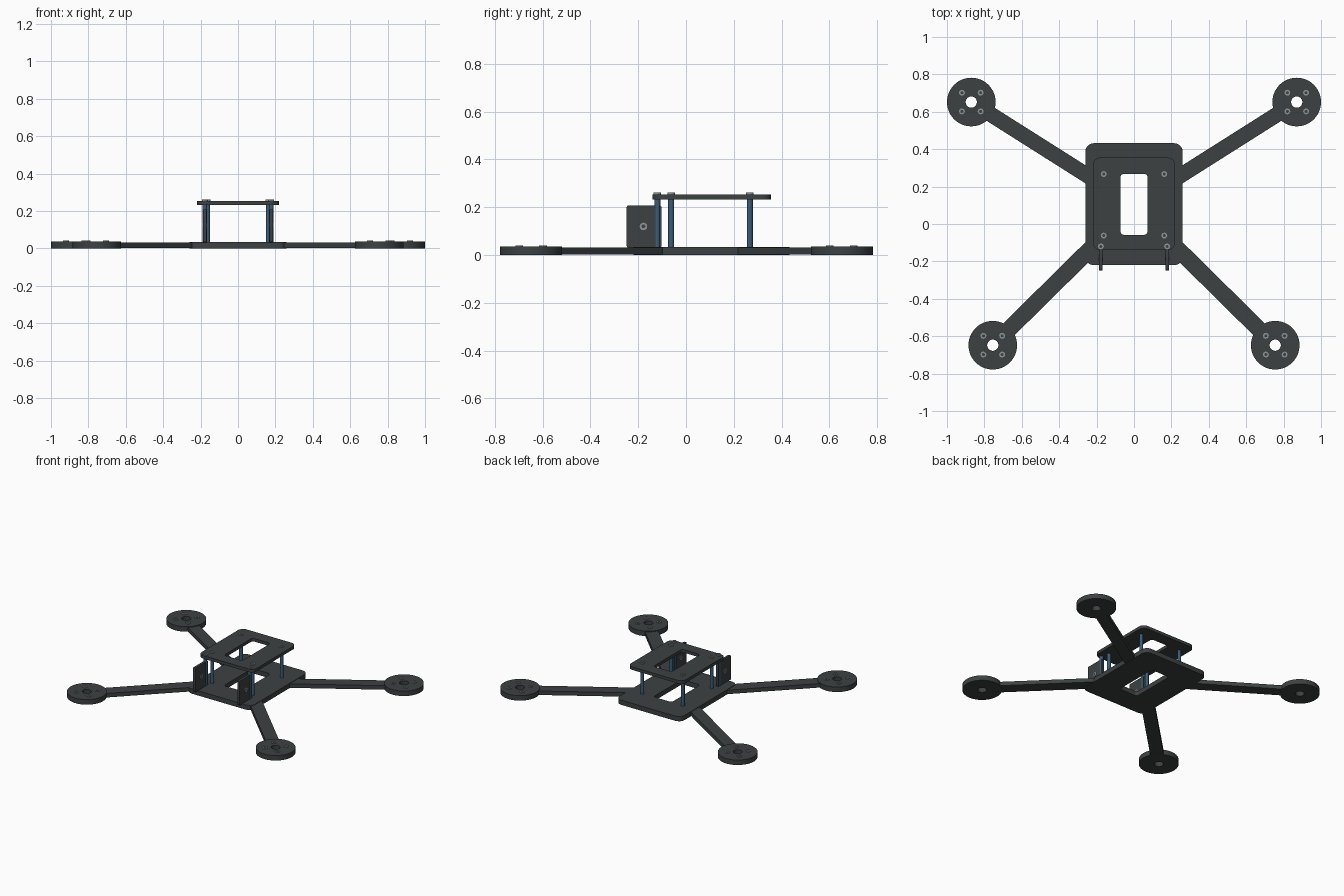
import bpy, bmesh
from math import cos, sin, pi, atan2, hypot
from mathutils import Matrix, Vector

cube = bpy.data.objects.get("Cube")
if cube:
    bpy.data.objects.remove(cube)


def material(name, rgb):
    m = bpy.data.materials.new(name)
    m.use_nodes = True
    m.diffuse_color = (*rgb, 1)
    bsdf = next(n for n in m.node_tree.nodes if n.type == "BSDF_PRINCIPLED")
    bsdf.inputs["Base Color"].default_value = (*rgb, 1)
    return m


CARBON = material("carbon_grey", (0.045, 0.053, 0.053))
BLUE = material("anodised_blue", (0.04, 0.11, 0.19))
STEEL = material("steel_grey", (0.27, 0.30, 0.32))


def circle(r, n):
    return [(r * cos(2 * pi * i / n), r * sin(2 * pi * i / n)) for i in range(n)]


def rounded_rect(x0, x1, y0, y1, r, steps=6):
    corners = [(x1 - r, y1 - r), (x0 + r, y1 - r), (x0 + r, y0 + r), (x1 - r, y0 + r)]
    return [(cx + r * cos((k + i / steps) * pi / 2), cy + r * sin((k + i / steps) * pi / 2))
            for k, (cx, cy) in enumerate(corners) for i in range(steps + 1)]


def slab(name, mat, outer, z0, z1, inner=None, matrix=Matrix()):
    """Extrude an outline, with an optional hole of the same point count."""
    bm = bmesh.new()

    def loop(pts, z):
        return [bm.verts.new((x, y, z)) for x, y in pts]

    def bridge(a, b):
        for i in range(len(a)):
            j = (i + 1) % len(a)
            bm.faces.new((a[i], a[j], b[j], b[i]))

    low, high = loop(outer, z0), loop(outer, z1)
    bridge(low, high)
    if inner:
        in_low, in_high = loop(inner, z0), loop(inner, z1)
        bridge(in_high, in_low)
        bridge(high, in_high)
        bridge(in_low, low)
    else:
        bm.faces.new(high)
        bm.faces.new(low[::-1])
    bmesh.ops.recalc_face_normals(bm, faces=bm.faces)
    mesh = bpy.data.meshes.new(name)
    bm.to_mesh(mesh)
    bm.free()
    mesh.materials.append(mat)
    ob = bpy.data.objects.new(name, mesh)
    bpy.context.collection.objects.link(ob)
    ob.matrix_world = matrix
    bpy.ops.object.select_all(action="DESELECT")
    ob.select_set(True)
    bpy.context.view_layer.objects.active = ob
    bpy.ops.object.shade_smooth_by_angle()
    return ob


def screw(name, matrix, height=0.007):
    slab(name, STEEL, circle(0.016, 12), -0.002, height, circle(0.008, 12), matrix)


# Base and top plates with a shared central slot
slot = rounded_rect(-0.073, 0.073, -0.058, 0.268, 0.02)
slab("base_plate", CARBON, rounded_rect(-0.26, 0.26, -0.22, 0.432, 0.045), 0, 0.034, slot)
slab("top_plate", CARBON, rounded_rect(-0.22, 0.22, -0.14, 0.355, 0.04), 0.232, 0.254, slot)

BASE_TOP, TOP = 0.034, 0.254
for side, s in (("left", 1), ("right", -1)):
    # Arms with motor mounts: root point, mount centre, arm width
    for end, root, hub, width in (("front", (0.2, -0.1), (0.755, -0.648), 0.088),
                                  ("rear", (0.2, 0.228), (0.87, 0.652), 0.082)):
        label = f"{end}_{side}"
        dx, dy = s * (hub[0] - root[0]), hub[1] - root[1]
        length = hypot(dx, dy) - 0.09
        turn = Matrix.Translation((s * root[0], root[1], 0)) @ Matrix.Rotation(atan2(dy, dx), 4, "Z")
        w = width / 2
        slab(label + "_arm", CARBON, [(0, -w), (length, -w), (length, w), (0, w)],
             0.002, 0.031, matrix=turn)
        centre = Vector((s * hub[0], hub[1], 0))
        slab(label + "_motor_mount", CARBON, circle(0.13, 48), 0, 0.036, circle(0.03, 48),
             Matrix.Translation(centre))
        for i in (-1, 1):
            for j in (-1, 1):
                screw(label + "_motor_screw",
                      Matrix.Translation(centre + Vector((i * 0.05, j * 0.05, 0.036))), 0.005)

    # Standoffs carrying the top plate
    for place, x, y in (("rear", 0.162, 0.267), ("middle", 0.162, -0.062), ("front", 0.177, -0.12)):
        at = Matrix.Translation((s * x, y, 0))
        slab(f"{place}_{side}_standoff", BLUE, circle(0.0125, 16), BASE_TOP - 0.004, 0.234, matrix=at)
        screw(f"{place}_{side}_plate_screw", Matrix.Translation((s * x, y, TOP)))

    # Upright camera side plate, drawn in y-z and extruded along x
    upright = Matrix(((0, 0, 1, s * 0.177), (1, 0, 0, 0), (0, 1, 0, 0), (0, 0, 0, 1)))
    slab(side + "_camera_plate", CARBON, rounded_rect(-0.248, -0.103, 0.032, 0.207, 0.006, 3),
         -0.009, 0.009, matrix=upright)
    for face in (1, -1):
        screw(side + "_camera_screw",
              upright @ Matrix.Translation((-0.178, 0.12, face * 0.009))
              @ Matrix.Rotation(0 if face > 0 else pi, 4, "X"), 0.003)
